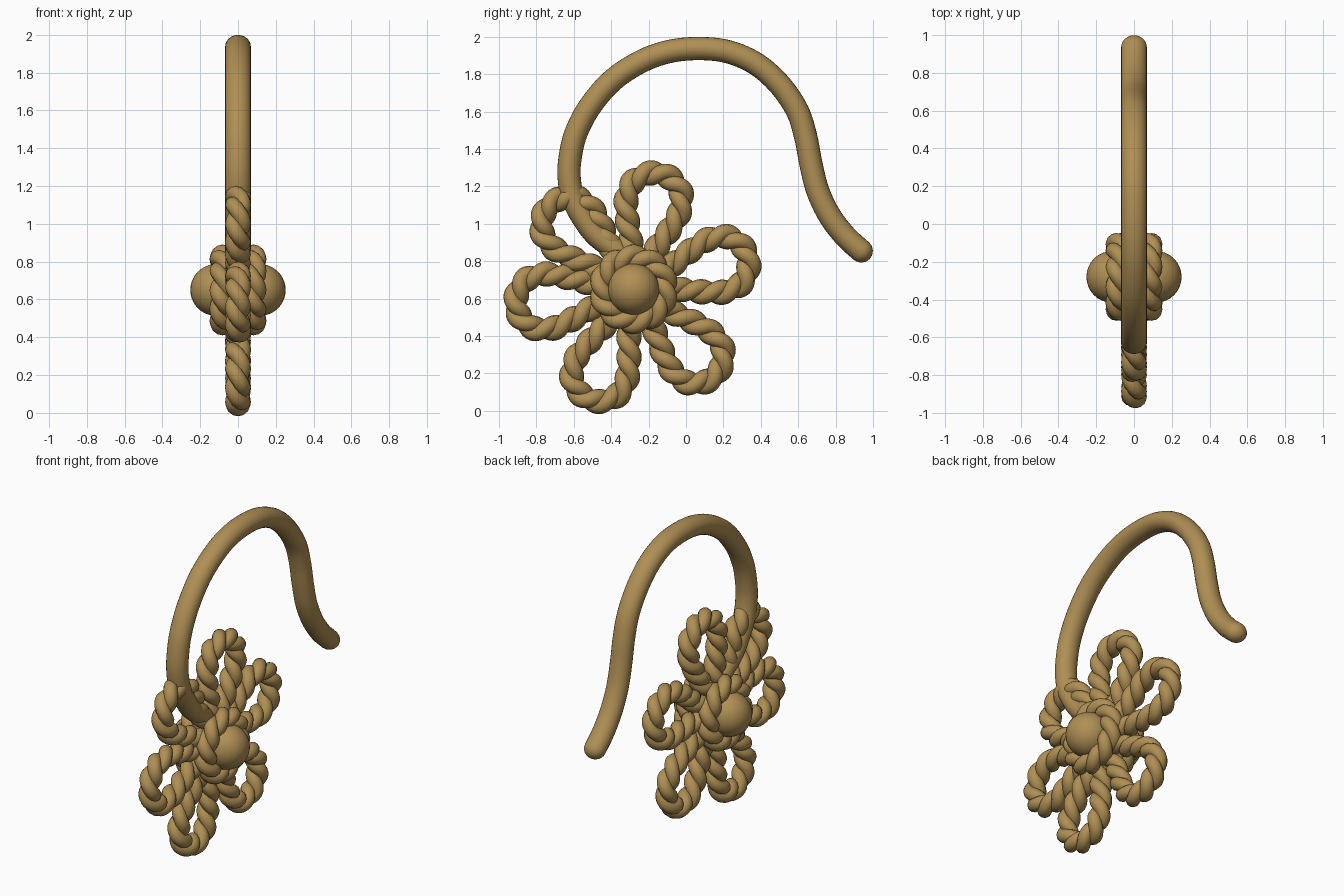
import bpy, bmesh, math
from mathutils import Vector

if "Cube" in bpy.data.objects:
    bpy.data.objects.remove(bpy.data.objects["Cube"])

CY, CZ = -0.28, 0.65          # flower centre
gold = bpy.data.materials.new("antique_gold")
gold.diffuse_color = (0.43, 0.275, 0.09, 1)
gold.use_nodes = True
gold.node_tree.nodes["Principled BSDF"].inputs["Base Color"].default_value = gold.diffuse_color


def finish(name, bm):
    bmesh.ops.recalc_face_normals(bm, faces=bm.faces)
    me = bpy.data.meshes.new(name)
    bm.to_mesh(me)
    bm.free()
    me.materials.append(gold)
    for p in me.polygons:
        p.use_smooth = True
    ob = bpy.data.objects.new(name, me)
    bpy.context.collection.objects.link(ob)
    return ob


def spline(pts, steps=24):
    """Catmull-Rom curve through 2D points."""
    p = [Vector(q) for q in pts]
    p = [2 * p[0] - p[1]] + p + [2 * p[-1] - p[-2]]
    out = []
    for i in range(1, len(p) - 2):
        a, b, c, d = p[i - 1:i + 3]
        for k in range(steps):
            t = k / steps
            out.append(0.5 * (2 * b + (c - a) * t + (2 * a - 5 * b + 4 * c - d) * t * t
                              + (3 * b - a - 3 * c + d) * t ** 3))
    return out + [p[-2]]


def resample(pts, n):
    """n+1 evenly spaced points and the total length."""
    acc = [0.0]
    for a, b in zip(pts, pts[1:]):
        acc.append(acc[-1] + (b - a).length)
    out, j = [], 0
    for i in range(n + 1):
        s = acc[-1] * i / n
        while j < len(pts) - 2 and acc[j + 1] < s:
            j += 1
        out.append(pts[j].lerp(pts[j + 1], (s - acc[j]) / max(acc[j + 1] - acc[j], 1e-9)))
    return out, acc[-1]


def sweep(bm, path, rx, rn, sides, closed=False, scales=None):
    """Tube along a 3D path; rx is the radius towards x, rn across it."""
    n, rings = len(path), []
    for i, p in enumerate(path):
        a = path[i - 1] if (i or closed) else p
        b = path[(i + 1) % n] if (i < n - 1 or closed) else p
        t = (b - a).normalized()
        v = t.cross(Vector((1, 0, 0))).normalized()
        u = v.cross(t)
        s = scales[i] if scales else 1
        rings.append([bm.verts.new(p + s * (u * rx * math.cos(q) + v * rn * math.sin(q)))
                      for q in (2 * math.pi * k / sides for k in range(sides))])
    for i in range(n if closed else n - 1):
        r, q = rings[i], rings[(i + 1) % n]
        for k in range(sides):
            m = (k + 1) % sides
            bm.faces.new((r[k], r[m], q[m], q[k]))
    if not closed:
        bm.faces.new(rings[0])
        bm.faces.new(rings[-1])


def rope(name, pts, x, closed=False, pitch=0.21, strand=0.042, offset=0.026):
    """Two strands twisted around a planar (y, z) path."""
    n = 130
    path, length = resample(pts, n)
    turns = round(length / pitch)
    if closed:
        path = path[:-1]
    m, bm = len(path), bmesh.new()
    for phase in (0, math.pi):
        line = []
        for i, p in enumerate(path):
            a = path[i - 1] if (i or closed) else p
            b = path[(i + 1) % m] if (i < m - 1 or closed) else p
            t = (b - a).normalized()
            q = 2 * math.pi * turns * i / n + phase
            c = p + Vector((-t.y, t.x)) * offset * math.sin(q)
            line.append(Vector((x + offset * math.cos(q), c.x, c.y)))
        sweep(bm, line, strand, strand, 12, closed)
    return finish(name, bm)


# Ear wire: smooth hook with a rounded tip
hook = [(-.10, .70), (-.20, .765), (-.38, .865), (-.48, .94), (-.555, 1.04), (-.605, 1.14),
        (-.625, 1.25), (-.62, 1.35), (-.59, 1.48), (-.515, 1.625), (-.395, 1.765), (-.245, 1.865),
        (-.095, 1.92), (.065, 1.937), (.225, 1.92), (.375, 1.855), (.50, 1.745), (.595, 1.605),
        (.64, 1.465), (.668, 1.32), (.705, 1.175), (.77, 1.04), (.855, .93), (.937, .855)]
pts, _ = resample(spline(hook[2:]), 110)
line = [Vector((0, p.x, p.y)) for p in pts]
scales = [1.0] * len(line)
end, tip = line[-1], (line[-1] - line[-2]).normalized()
for k in range(1, 7):
    a = math.radians(min(15 * k, 87))
    line.append(end + tip * 0.062 * math.sin(a))
    scales.append(math.cos(a))
line.insert(0, Vector((0, CY, CZ + .1)))
scales.insert(0, 1.0)
bm = bmesh.new()
sweep(bm, line, 0.068, 0.062, 24, scales=scales)
finish("ear_wire", bm)

# Six teardrop rope petals: (distance from centre, half width)
half = [(.09, .02), (.24, .07), (.37, .122), (.48, .148), (.585, .115)]
outline = spline(half + [(.638, 0)] + [(d, -w) for d, w in reversed(half)])
for i, deg in enumerate((16, 77, 135, 188, 248, 313)):
    c, s = math.cos(math.radians(deg)), math.sin(math.radians(deg))
    rope(f"petal_{i + 1}", [Vector((CY + p.x * c - p.y * s, CZ + p.x * s + p.y * c))
                            for p in outline], 0)

# Rope ring and round bead on both sides of the flower
circle = [Vector((CY + .172 * math.cos(a), CZ + .172 * math.sin(a)))
          for a in (2 * math.pi * k / 120 for k in range(121))]
for side, sx in (("right", 1), ("left", -1)):
    rope(f"centre_ring_{side}", circle, sx * .082, True)
    bm = bmesh.new()
    bmesh.ops.create_uvsphere(bm, u_segments=32, v_segments=20, radius=.137)
    bead = finish(f"centre_bead_{side}", bm)
    bead.location = (sx * .115, CY, CZ)
